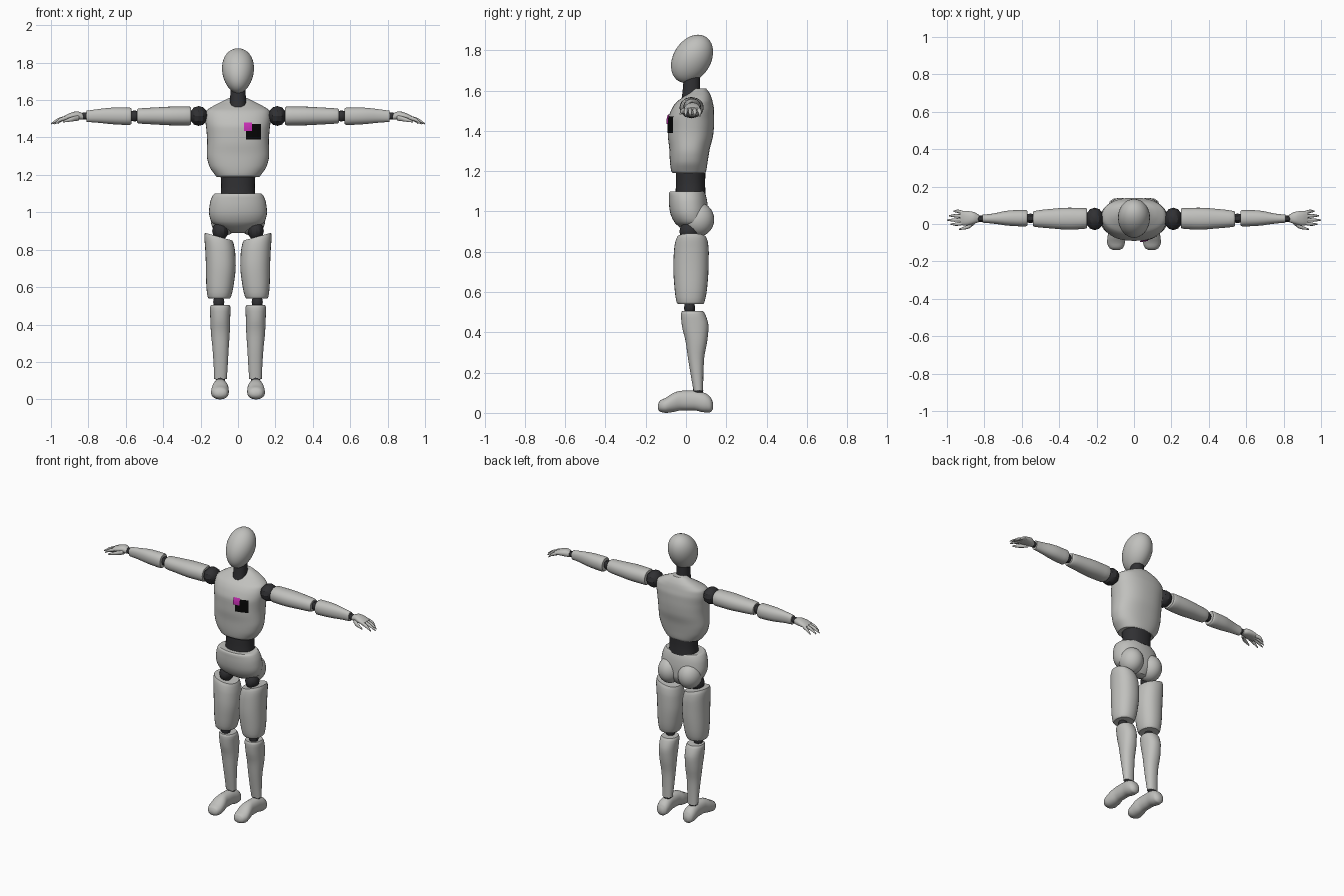
import bpy, bmesh, math
from mathutils import Vector
from mathutils.bvhtree import BVHTree

default_cube = bpy.data.objects.get("Cube")
if default_cube:
    bpy.data.objects.remove(default_cube, do_unlink=True)

UNIT = 0.01  # all part sizes below are in hundredths


def make_material(name, red, green, blue):
    material = bpy.data.materials.new(name)
    material.use_nodes = True
    material.diffuse_color = (red, green, blue, 1)
    shader = material.node_tree.nodes["Principled BSDF"]
    shader.inputs["Base Color"].default_value = (red, green, blue, 1)
    shader.inputs["Roughness"].default_value = 0.6
    return material


shell = make_material("pale grey shell", 0.53, 0.53, 0.51)
rubber = make_material("dark rubber", 0.03, 0.03, 0.033)
black = make_material("black patch", 0.002, 0.002, 0.002)
magenta = make_material("magenta patch", 0.6, 0.03, 0.48)


def finish(name, bm, material, sharp_angle=45):
    """Turn a bmesh into a shaded object."""
    bmesh.ops.recalc_face_normals(bm, faces=bm.faces)
    mesh = bpy.data.meshes.new(name)
    bm.to_mesh(mesh)
    bm.free()
    mesh.shade_smooth()
    mesh.set_sharp_from_angle(angle=math.radians(sharp_angle))
    mesh.materials.append(material)
    obj = bpy.data.objects.new(name, mesh)
    bpy.context.collection.objects.link(obj)
    return obj


def smooth_rows(rows, steps):
    """Add in-between stations with monotone cubic interpolation."""
    def secant(i, k):
        return (rows[i + 1][k] - rows[i][k]) / (rows[i + 1][0] - rows[i][0])

    def slope(i, k):
        if i == 0:
            return secant(0, k)
        if i == len(rows) - 1:
            return secant(i - 1, k)
        before, after = secant(i - 1, k), secant(i, k)
        return 2 * before * after / (before + after) if before * after > 0 else 0

    result = []
    for i in range(len(rows) - 1):
        gap = rows[i + 1][0] - rows[i][0]
        for s in range(steps):
            u = s / steps
            ease = u * u * (3 - 2 * u)
            row = [rows[i][0] + gap * u]
            for k in range(1, len(rows[i])):
                row.append(rows[i][k] * (1 - ease) + rows[i + 1][k] * ease
                           + gap * u * (1 - u) * (slope(i, k) * (1 - u) - slope(i + 1, k) * u))
            result.append(row)
    return result + [list(rows[-1])]


def loft(name, axis, rows, material=shell, side=1, power=2.2, slant=0, steps=3, sides=28):
    """Skin rounded sections; each row is station, low/high of both cross directions."""
    bm = bmesh.new()
    rings = []
    first, last = rows[0][0], rows[-1][0]
    for t, a_low, a_high, b_low, b_high in smooth_rows(rows, steps):
        ring = []
        for i in range(sides):
            angle = math.tau * i / sides
            c, s = math.cos(angle), math.sin(angle)
            c = math.copysign(abs(c) ** (2 / power), c)
            s = math.copysign(abs(s) ** (2 / power), s)
            a = (a_low + a_high + (a_high - a_low) * c) / 2
            b = (b_low + b_high + (b_high - b_low) * s) / 2
            shift = slant * (a_high - a_low) / 2 * c * ((t - first) / (last - first)) ** 2
            place = {"x": (t, a, b), "y": (a, t, b), "z": (a, b, t + shift)}[axis]
            ring.append(bm.verts.new(Vector((place[0] * side, place[1], place[2])) * UNIT))
        rings.append(ring)
    for lower, upper in zip(rings, rings[1:]):
        for i in range(sides):
            j = (i + 1) % sides
            bm.faces.new((lower[i], lower[j], upper[j], upper[i]))
    bm.faces.new(rings[0])
    bm.faces.new(rings[-1])
    return finish(name, bm, material)


def ball(name, center, radii, material=shell, segments=28, sharp_angle=45):
    bm = bmesh.new()
    bmesh.ops.create_uvsphere(bm, u_segments=segments, v_segments=segments // 2, radius=1)
    for v in bm.verts:
        v.co = Vector(c + r * p for c, r, p in zip(center, radii, v.co)) * UNIT
    return finish(name, bm, material, sharp_angle)


def centred(rows):
    return [(t, -half, half, low, high) for t, half, low, high in rows]


# Head: egg leaning forward at the chin, narrower towards the bottom
head = ball("head", (0, 3, 175.7), (8.5, 10, 12), segments=36)
for v in head.data.vertices:
    rise = (v.co.z / UNIT - 175.7) / 12
    v.co.x *= 1 + 0.12 * rise
    v.co.y += 3 * UNIT * rise

loft("neck", "z", centred([(150, 4.6, -4, 5), (157, 4.3, -2, 7), (168, 4, -1, 7)]), rubber)

# Trunk
torso = loft("torso", "z", centred([
    (119, 11.5, -6.5, 9.5), (120, 12.3, -7.3, 10), (125, 15.5, -8, 10.8),
    (131, 16.7, -8.3, 11.8), (138, 16.5, -9, 13.5), (145, 17, -9, 14),
    (150, 17.5, -7.5, 14), (154, 17, -5, 13.3), (157, 13, -1, 12.5),
    (159, 9, 2, 11.5), (161, 5, 4, 10)]), power=2.3, steps=4, sides=40)
loft("waist", "z", centred([(109, 9.3, -5.2, 9.7), (114, 9, -5, 9.5), (120, 9.3, -5, 9.7)]), rubber)
loft("pelvis", "z", centred([
    (89, 4, 2, 8), (92, 10, -3, 10), (95, 14.3, -6, 11), (100, 15.5, -8, 11),
    (105, 15, -8.5, 10.5), (109, 13.5, -8.5, 9.5), (110, 12.5, -7.8, 9)]), sides=36)

# Limbs, built once for each side
for side, word in ((1, "left"), (-1, "right")):
    def limb(part, axis, rows, **options):
        loft(word + "_" + part, axis, rows, side=side, **options)

    def joint(part, x, y, z, *radii):
        ball(word + "_" + part, (x * side, y, z), radii, rubber, 12, 30)

    ball(word + "_buttock", (7.3 * side, 6, 96), (7.3, 8, 8.5))

    # Arm
    joint("shoulder", 21, 2.7, 151.5, 5, 6, 5.3)
    limb("upper_arm", "x", [
        (25, -2, 8, 147, 156), (26, -2.5, 8.5, 146.5, 156.5), (35, -3, 8.7, 146.5, 156.5),
        (45, -2.3, 8, 147, 156), (53, -1.5, 7, 147.5, 155.5), (54, -1, 6.5, 148, 155)])
    joint("elbow", 55.3, 3, 151.5, 3, 2.6, 3)
    limb("forearm", "x", [
        (57, -0.8, 7, 147.3, 155.5), (58, -1.3, 7.5, 146.7, 156), (66, -1, 7.3, 147, 156),
        (76, 0.3, 5.5, 148, 155), (81, 0.7, 5, 148.3, 154.3)])
    joint("wrist", 82, 2.8, 151.5, 2.5, 1.8, 2)

    # Hand: drooping palm, four fingers and a thumb
    limb("palm", "x", [
        (83, 1, 5, 149.5, 153), (86, 0, 6.5, 149.5, 154), (90, -0.8, 7, 149.5, 153),
        (93, -0.5, 7, 149, 151.5)])
    for finger, (y, spread, tip) in {
            "index": (0.5, -0.6, 98), "middle": (2.3, -0.2, 100),
            "ring": (4.1, 0.3, 99), "little": (5.9, 0.9, 96.5)}.items():
        middle = (92 + tip) / 2
        limb(finger + "_finger", "x", [
            (91, y - 1, y + 1, 149.5, 152), (middle, y + spread - 0.9, y + spread + 0.9, 148.5, 150.5),
            (tip, y + spread - 0.3, y + spread + 0.3, 147, 147.7)], sides=10)
    limb("thumb", "x", [
        (85, 0, 2.5, 149, 152), (89, -2.7, -0.5, 148.5, 151), (93.5, -3.2, -2.5, 148, 149)], sides=10)

    # Leg
    joint("hip", 9.5, 1.5, 90, 4.3, 4.8, 5)
    limb("thigh", "z", [
        (54, 4.3, 15.7, -4, 8.5), (55, 3.7, 16.3, -4.7, 9.2), (62, 2.2, 17, -5.7, 10.5),
        (72, 1.2, 17.2, -6.3, 11.2), (80, 1.5, 17.6, -6, 11.3), (85, 2.3, 18, -5.3, 10.8),
        (87, 3, 17.7, -4.5, 10)], slant=0.28)
    joint("knee", 10.3, 1.8, 52, 3, 2.8, 4)
    limb("shin", "z", [
        (11, 6, 12.7, 3.7, 8.5), (18, 5.5, 13, 2.5, 8.6), (27, 5, 13.6, 1, 9),
        (36, 4.4, 14.5, -0.3, 10.6), (43, 4.2, 14.8, -2, 11.2), (49, 4, 15, -2.5, 9.5),
        (50.5, 4.6, 14.4, -2, 8.5)])
    joint("ankle", 9.4, 6, 11, 2.6, 2.6, 2.5)
    limb("foot", "y", [
        (-14, 8, 11, 2, 4), (-13, 6, 13, 0.7, 6), (-10, 4.9, 14.4, 0, 7.5), (-6, 5, 14, 0.5, 10),
        (-2, 5.8, 13.3, 1.3, 11), (4, 5.8, 13.3, 1.3, 11), (9, 5.4, 13.6, 0.3, 10),
        (12, 6, 13, 0.3, 8), (13.5, 8, 11, 2, 5)])

# Chest patches draped over the torso front
surface = BVHTree.FromPolygons([v.co for v in torso.data.vertices],
                               [p.vertices[:] for p in torso.data.polygons])


def patch(name, x, z, size, lift, material):
    bm = bmesh.new()
    bmesh.ops.create_grid(bm, x_segments=8, y_segments=8, size=size / 2)
    for v in bm.verts:
        start = Vector((x + v.co.x, -50, z + v.co.y)) * UNIT
        hit = surface.ray_cast(start, Vector((0, 1, 0)))[0]
        v.co = (start.x, hit.y - lift * UNIT, start.z)
    bmesh.ops.solidify(bm, geom=bm.faces[:], thickness=0.3 * UNIT)
    finish(name, bm, material, 30)


patch("chest_patch", 8.3, 143.2, 8, 0.4, black)
patch("chest_patch_accent", 5.3, 145.9, 4.3, 0.8, magenta)
